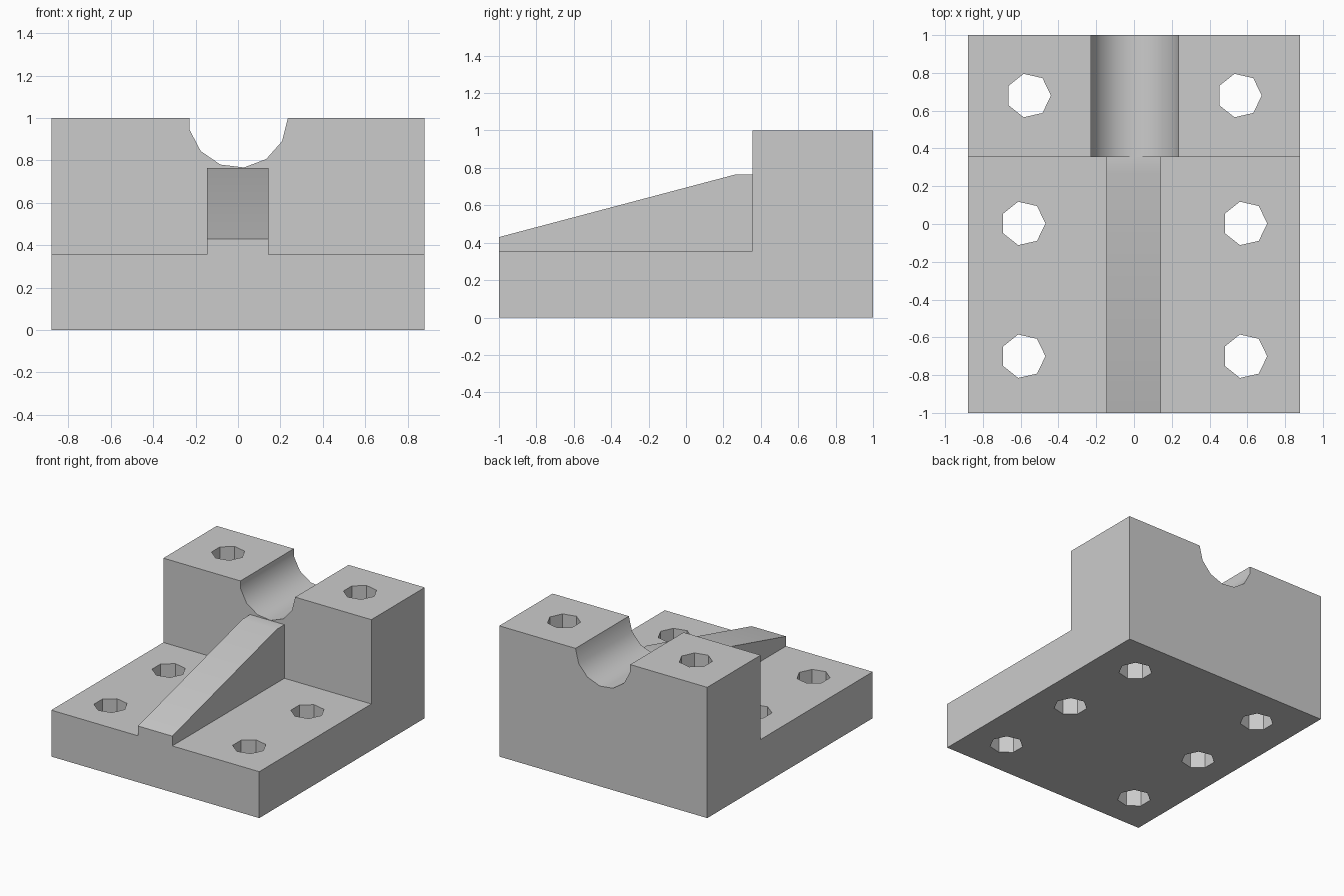
import bpy, bmesh
from math import cos, sin, pi, radians

if "Cube" in bpy.data.objects:
    bpy.data.objects.remove(bpy.data.objects["Cube"])

grey = bpy.data.materials.new("plain_grey")
grey.use_nodes = True
GREY = (0.6, 0.6, 0.6, 1)
grey.diffuse_color = GREY
grey.node_tree.nodes["Principled BSDF"].inputs["Base Color"].default_value = GREY

HALF, STEP_Z, STEP_Y = 0.88, 0.355, 0.355


def prism(name, profile, offset):
    """Extrude a closed 3D profile along an offset vector."""
    bm = bmesh.new()
    face = bm.faces.new([bm.verts.new(p) for p in profile])
    ext = bmesh.ops.extrude_face_region(bm, geom=[face])
    verts = [g for g in ext["geom"] if isinstance(g, bmesh.types.BMVert)]
    bmesh.ops.translate(bm, verts=verts, vec=offset)
    bmesh.ops.recalc_face_normals(bm, faces=bm.faces[:])
    mesh = bpy.data.meshes.new(name)
    bm.to_mesh(mesh)
    bm.free()
    mesh.materials.append(grey)
    obj = bpy.data.objects.new(name, mesh)
    bpy.context.collection.objects.link(obj)
    return obj


def ring(sides, radius):
    return [(radius * cos(2 * pi * i / sides), radius * sin(2 * pi * i / sides))
            for i in range(sides)]


def combine(target, tool, operation):
    """Apply a boolean and discard the tool."""
    mod = target.modifiers.new(operation, "BOOLEAN")
    mod.operation, mod.solver, mod.object = operation, "EXACT", tool
    bpy.context.view_layer.objects.active = target
    bpy.ops.object.modifier_apply(modifier=mod.name)
    bpy.data.objects.remove(tool)


# Stepped body: low base plate with a tall block at the back
steps = [(-1, 0), (1, 0), (1, 1), (STEP_Y, 1), (STEP_Y, STEP_Z), (-1, STEP_Z)]
body = prism("bracket_body", [(-HALF, y, z) for y, z in steps], (2 * HALF, 0, 0))

# Sloping centre rib with a short level top against the block
rib = [(-1, 0.2), (0.5, 0.2), (0.5, 0.765), (0.265, 0.765), (-1, 0.43)]
combine(body, prism("rib", [(-0.146, y, z) for y, z in rib], (0.29, 0, 0)), "UNION")

# Round channel through the top of the block
channel = [(x, 0.2, z + 1) for x, z in ring(13, 0.235)]
combine(body, prism("channel_cutter", channel, (0, 1, 0)), "DIFFERENCE")

# Vertical bolt holes in three rows
for hx, hy in ((0.558, 0.68), (0.587, 0.003), (0.587, -0.70)):
    for side in (-1, 1):
        hole = [(x + side * hx, y + hy, -0.1) for x, y in ring(7, 0.118)]
        combine(body, prism("hole_cutter", hole, (0, 0, 1.3)), "DIFFERENCE")

# Merge coplanar leftovers, then smooth only the gentle bends
bm = bmesh.new()
bm.from_mesh(body.data)
bmesh.ops.remove_doubles(bm, verts=bm.verts[:], dist=1e-5)
bmesh.ops.dissolve_limit(bm, angle_limit=radians(1), verts=bm.verts[:], edges=bm.edges[:])
bm.to_mesh(body.data)
bm.free()
bpy.ops.object.select_all(action="DESELECT")
body.select_set(True)
bpy.context.view_layer.objects.active = body
bpy.ops.object.shade_smooth_by_angle(angle=radians(30))
